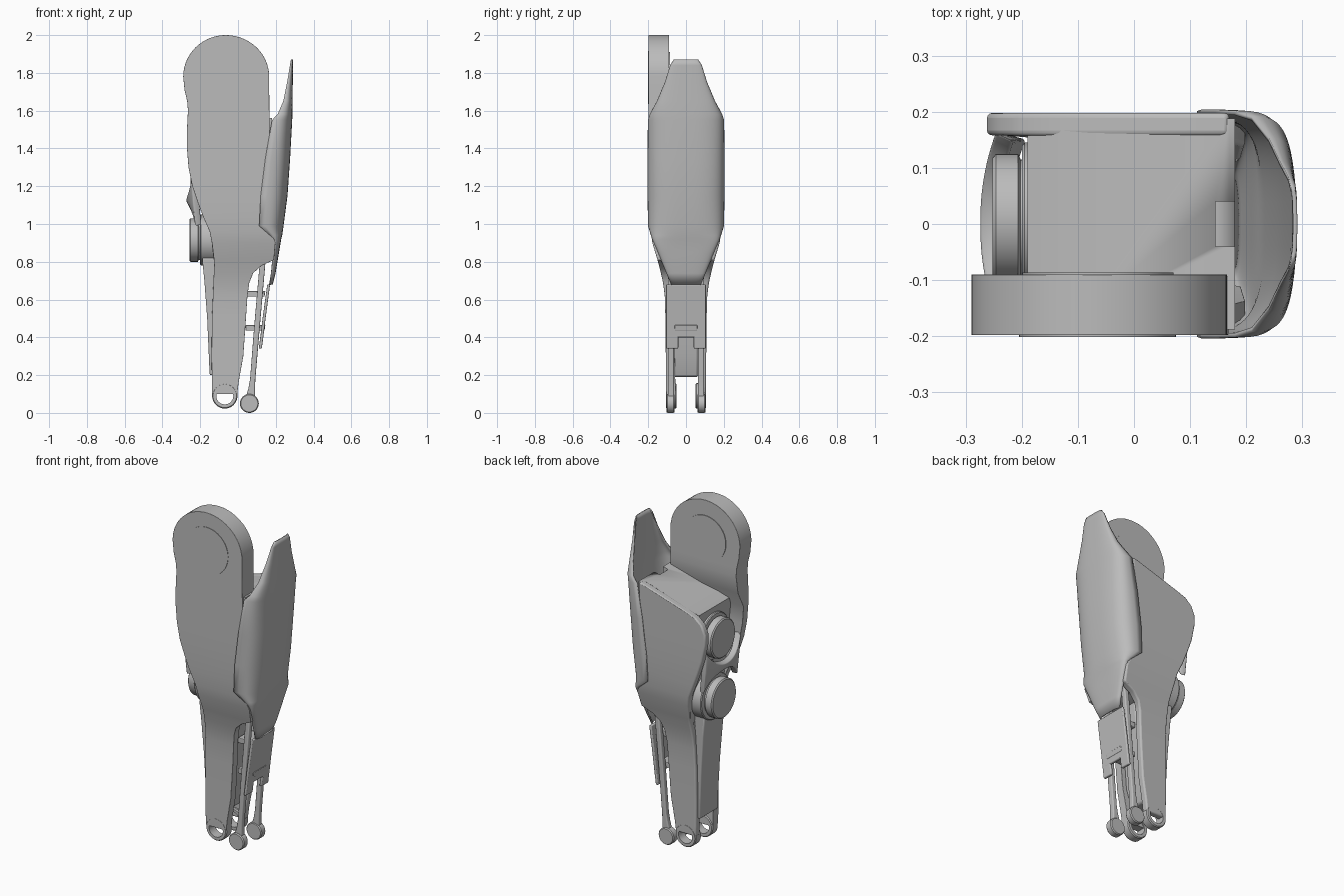
import bpy, bmesh, math
from mathutils import Vector

if "Cube" in bpy.data.objects:
    bpy.data.objects.remove(bpy.data.objects["Cube"])

grey = bpy.data.materials.new("plain grey")
grey.use_nodes = True
grey.diffuse_color = (0.5, 0.5, 0.5, 1)
grey.node_tree.nodes["Principled BSDF"].inputs["Base Color"].default_value = (0.5, 0.5, 0.5, 1)


def finish(name, bm, bevel=0.0, solid=0.0, seg=3):
    bmesh.ops.recalc_face_normals(bm, faces=bm.faces)
    me = bpy.data.meshes.new(name)
    bm.to_mesh(me)
    bm.free()
    me.materials.append(grey)
    ob = bpy.data.objects.new(name, me)
    bpy.context.collection.objects.link(ob)
    if solid:
        m = ob.modifiers.new("thickness", "SOLIDIFY")
        m.thickness, m.offset = solid, 0
    if bevel:
        m = ob.modifiers.new("round", "BEVEL")
        m.width, m.segments, m.angle_limit = bevel, seg, math.radians(50)
    bpy.ops.object.select_all(action="DESELECT")
    bpy.context.view_layer.objects.active = ob
    ob.select_set(True)
    bpy.ops.object.shade_smooth_by_angle(angle=math.radians(35))
    return ob


def skin(bm, rings, closed=True):
    loops = [[bm.verts.new(p) for p in r] for r in rings]
    n = len(loops[0])
    for a, b in zip(loops, loops[1:]):
        for i in range(n if closed else n - 1):
            j = (i + 1) % n
            bm.faces.new((a[i], a[j], b[j], b[i]))
    return loops


def loft(name, rows, y_range, bevel=0.01):
    """Stack of rectangles; each row is z, x_min, x_max."""
    bm = bmesh.new()
    rings = []
    for z, a, b in rows:
        p, q = y_range(z)
        rings.append([(a, p, z), (b, p, z), (b, q, z), (a, q, z)])
    loops = skin(bm, rings)
    bm.faces.new(loops[0])
    bm.faces.new(loops[-1])
    return finish(name, bm, bevel)


def turned(name, profile, center, axis, closed=False):
    """Profile of (radius, distance) spun about the x or y axis."""
    bm = bmesh.new()
    rings = []
    for k in range(48):
        t = math.tau * k / 48
        c, s = math.cos(t), math.sin(t)
        rings.append([Vector(center) + Vector((d, r * c, r * s) if axis == "x" else (r * c, d, r * s))
                      for r, d in profile])
    loops = skin(bm, rings + rings[:1], closed)
    if not closed:
        bm.faces.new([l[0] for l in loops[:-1]])
        bm.faces.new([l[-1] for l in loops[:-1]])
    bmesh.ops.remove_doubles(bm, verts=bm.verts, dist=1e-5)
    return finish(name, bm)


def table(pairs, z):
    for (z0, a), (z1, b) in zip(pairs, pairs[1:]):
        if z <= z1:
            return a + (b - a) * max(0, (z - z0) / (z1 - z0))
    return pairs[-1][1]


WIDTH = [(0.1, .105), (.6, .11), (.7, .123), (.8, .148), (.9, .178), (1, .192), (1.2, .198)]
DEPTH = [(0.1, .05), (.8, .04), (1.4, .045), (1.52, .108)]

# Side panels: shared lower outline, different tops
lower = [(.1, -.137, -.004), (.16, -.138, .003), (.3, -.14, .028), (.5, -.138, .042),
         (.62, -.133, .05), (.69, -.13, .06), (.74, -.128, .08), (.78, -.126, .125),
         (.81, -.127, .19), (.9, -.138, .198), (.96, -.15, .17), (1.04, -.185, .16),
         (1.12, -.215, .16), (1.2, -.242, .165), (1.3, -.262, .168)]
cap = [(1.78 + .22 * math.sin(t), -.065 - .225 * math.cos(t), -.065 + .23 * math.cos(t))
       for t in [math.pi / 2 * k / 14 for k in range(14)] + [1.54]]
front_top = [(1.4, -.27, .168), (1.5, -.27, .168), (1.6, -.265, .166), (1.65, -.269, .166),
             (1.71, -.283, .165)] + cap
rear_top = [(1.36, -.262, .17), (1.41, -.24, .17), (1.445, -.2, .17), (1.47, -.13, .17), (1.56, .16, .17)]

loft("front_side_panel", lower + front_top,
     lambda z: (-table(WIDTH, z), -table(WIDTH, z) + table(DEPTH, z)), .02)
loft("rear_side_panel", lower + rear_top,
     lambda z: (table(WIDTH, z) - .04, table(WIDTH, z)), .012)

# Hip joint discs, inner and outer
for name, y, r in (("hip_inner_disc", -.088, .135), ("hip_outer_disc", -.199, .14)):
    turned(name, [(r, -.002), (r, .002)], (-.065, y, 1.775), "y")

# Solid core between the panels, with a notch in its top edge
core = loft("body_core", [(.77, -.12, .06), (.82, -.13, .15), (1, -.15, .16), (1.3, -.175, .175),
                          (1.44, -.19, .178), (1.47, -.13, .18), (1.56, .17, .18)],
            lambda z: (-table(WIDTH, z) + .01, table(WIDTH, z) - .01), 0)
cutter = loft("notch_cutter", [(1.46, .145, .25), (1.7, .145, .25)], lambda z: (-.04, .04), 0)
cutter.hide_render = True
cutter.hide_viewport = True
cut = core.modifiers.new("notch", "BOOLEAN")
cut.object, cut.solver = cutter, "EXACT"

# Lower shank and calf cover
loft("shank_web", [(.19, -.12, -.03), (.3, -.12, .005), (.5, -.12, .02), (.8, -.12, .05)],
     lambda z: (-.065, .065), .012)
loft("calf_cover", [(.2, -.15, -.12), (.5, -.163, -.12), (.7, -.178, -.12), (.82, -.19, -.12)],
     lambda z: (-.08 - .02 * z, .08 + .02 * z), .008)

# Drive motors on the rear edge
for name, z, x in (("upper_motor", 1.27, -.252), ("lower_motor", .915, -.258)):
    turned(name, [(.108, x), (.115, x + .006), (.115, x + .045), (.105, x + .05), (.105, -.1)], (0, .01, z), "x")
    turned(name + "_collar", [(.13, -.2), (.135, -.195), (.135, -.12)], (0, .01, z), "x")

# Band between the motors, hollowed around both
bm = bmesh.new()
columns = []
for k in range(25):
    y = -.155 + .31 * k / 24
    low = .92 + math.sqrt(.17 ** 2 - y * y)
    high = 1.27 - math.sqrt(.165 ** 2 - y * y) + .03
    x = -.25 + 1.2 * y * y
    columns.append([(x + .012, y, low), (x, y, (low + high) / 2), (x - .01, y, high)])
skin(bm, columns, False)
finish("motor_band", bm, .006, .035)

# Shin guard: curved shell, rows of z, edge x, outer x, half width
shin = [(.68, .165, .18, .075), (.74, .175, .195, .1), (.85, .185, .213, .145), (.92, .19, .225, .175),
        (.94, .17, .23, .182), (.99, .112, .237, .197), (1.15, .12, .258, .2), (1.35, .145, .272, .2),
        (1.55, .18, .283, .198), (1.58, .21, .284, .188), (1.65, .24, .285, .15),
        (1.75, .26, .286, .108), (1.84, .275, .287, .08), (1.87, .28, .287, .06)]
bm = bmesh.new()
rings = []
for z, edge, out, w in shin:
    ring = []
    for k in range(33):
        t = math.pi * (k / 32 - .5)
        c, s = max(math.cos(t), 0), math.sin(t)
        ring.append((edge + (out - edge) * c ** .6, math.copysign(w * abs(s) ** .7, s), z))
    rings.append(ring)
skin(bm, rings, False)
finish("shin_guard", bm, 0, .008)

# Ankle pad with cross bars
loft("ankle_pad", [(.4, .118, .134), (.5, .13, .146), (.68, .155, .17)], lambda z: (-.105, .105), .005)
for z in (.45, .63):
    loft("ankle_cross_bar", [(z - .015, .04, .14), (z + .015, .04, .145)], lambda q: (-.06, .06), .004)

# Paired parts: foot eyelets, push rods, pad tabs
for side, s in (("front", -1), ("rear", 1)):
    turned(side + "_foot_eyelet", [(.045, -.028), (.062, -.028), (.067, -.022), (.067, .022), (.062, .028),
                                   (.045, .028)], (-.07, s * .078, .09), "y", True)
    turned(side + "_rod_end", [(.045, -.022), (.05, -.016), (.05, .016), (.045, .022)],
           (.06, s * .082, .05), "y")
    loft(side + "_push_rod", [(.06, .035, .09), (.13, .055, .09), (.18, .064, .092), (.45, .085, .115),
                              (.85, .12, .15)], lambda z: (s * .08 - .016, s * .08 + .016), .006)
    loft(side + "_pad_tab", [(.34, .11, .126), (.41, .119, .135)], lambda z: (s * .073 - .032, s * .073 + .032), .005)
